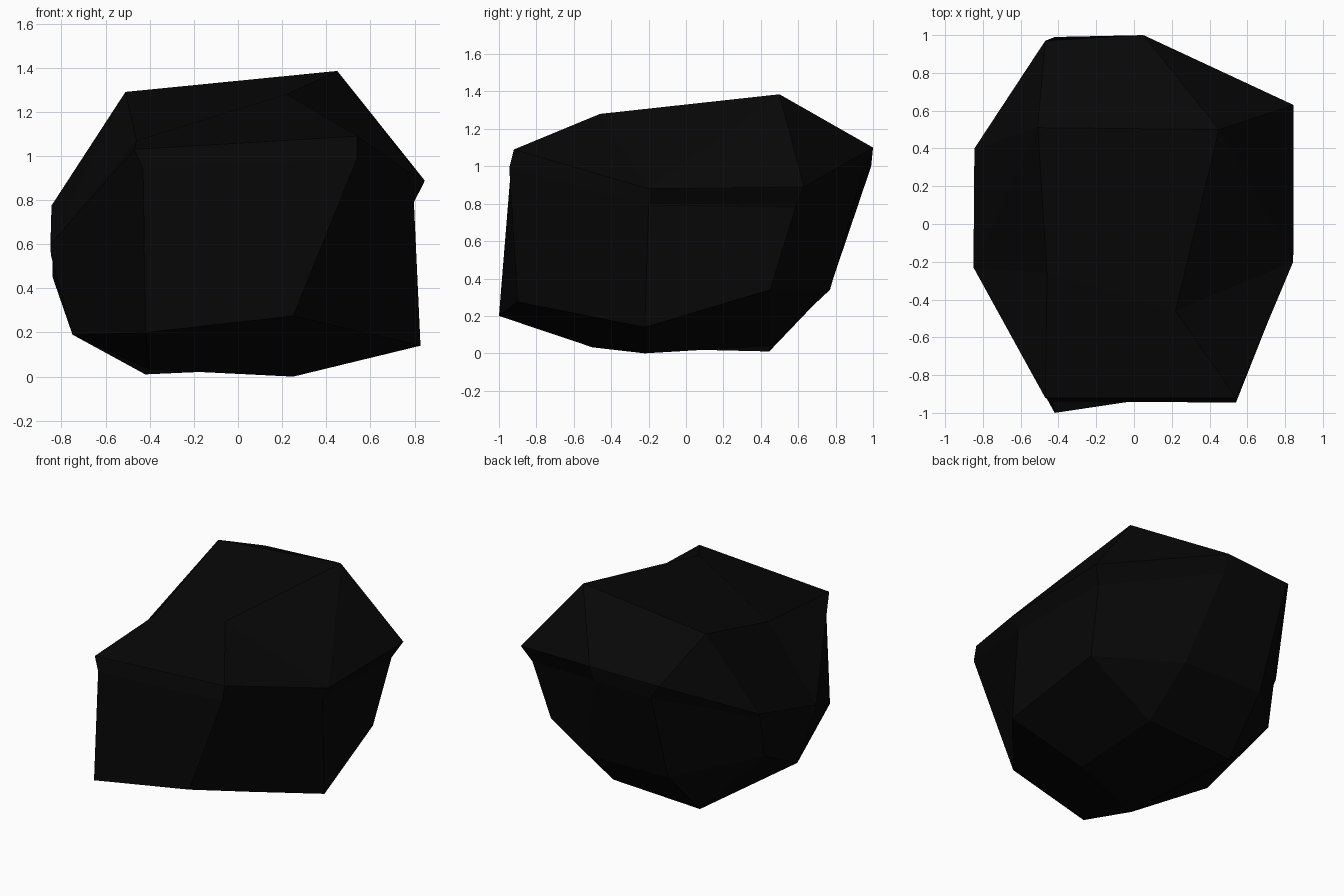
import bpy, bmesh

if "Cube" in bpy.data.objects:
    bpy.data.objects.remove(bpy.data.objects["Cube"])

# Horizontal rings of the boulder, each starting at front left, counter-clockwise from above
TOP = [(-.46, -.26, 1.07), (.22, -.46, 1.28), (.45, .50, 1.385), (-.51, .51, 1.29)]
LEDGE = [(-.47, -.92, 1.03), (.54, -.92, 1.09), (.843, -.20, .88), (.845, .63, .89),
         (.05, 1.0, 1.10), (-.47, .97, 1.085), (-.845, .40, .775), (-.85, -.23, .60)]
UNDER = [(-.43, -.94, .94), (.54, -.945, .99), (.797, -.20, .79), (.785, .585, .78),
         (.05, .95, .98), (-.42, .99, 1.0), (-.842, .38, .74), (-.848, -.22, .55)]
LOWER = [(-.42, -1.0, .20), (.25, -.90, .275), (.827, -.22, .14), (.735, .45, .34),
         (.22, .77, .34), (-.40, .77, .35), (-.84, .33, .45), (-.75, -.165, .19)]
BASE = [(-.40, -.50, .032), (.25, -.22, 0), (.25, .45, .04), (-.42, .445, .01)]

bm = bmesh.new()
top, ledge, under, lower, base = [[bm.verts.new(p) for p in ring]
                                  for ring in (TOP, LEDGE, UNDER, LOWER, BASE)]


def cap(four, eight):
    """Close an eight-point ring with a four-point face, side quads and corner triangles."""
    bm.faces.new(four)
    for i in range(4):
        j = (i + 1) % 4
        bm.faces.new((four[i], four[j], eight[2 * i + 1], eight[2 * i]))
        bm.faces.new((four[i], eight[2 * i - 1], eight[2 * i]))


def band(a, b):
    """Join two eight-point rings."""
    for i in range(8):
        j = (i + 1) % 8
        bm.faces.new((a[i], a[j], b[j], b[i]))


cap(top, ledge)
band(ledge, under)
band(under, lower)
cap(base, lower)

# Ridges across the upper right and upper left slopes
for a, b in ((top[2], ledge[2]), (top[3], ledge[7])):
    bmesh.ops.connect_verts(bm, verts=[a, b])
bmesh.ops.recalc_face_normals(bm, faces=bm.faces)

# Flat-shaded boulder
mesh = bpy.data.meshes.new("boulder")
bm.to_mesh(mesh)
bm.free()
mat = bpy.data.materials.new("near black stone")
mat.diffuse_color = (.0022, .0022, .0022, 1)
mat.use_nodes = True
mat.node_tree.nodes["Principled BSDF"].inputs["Base Color"].default_value = mat.diffuse_color
mesh.materials.append(mat)
bpy.context.collection.objects.link(bpy.data.objects.new("boulder", mesh))
